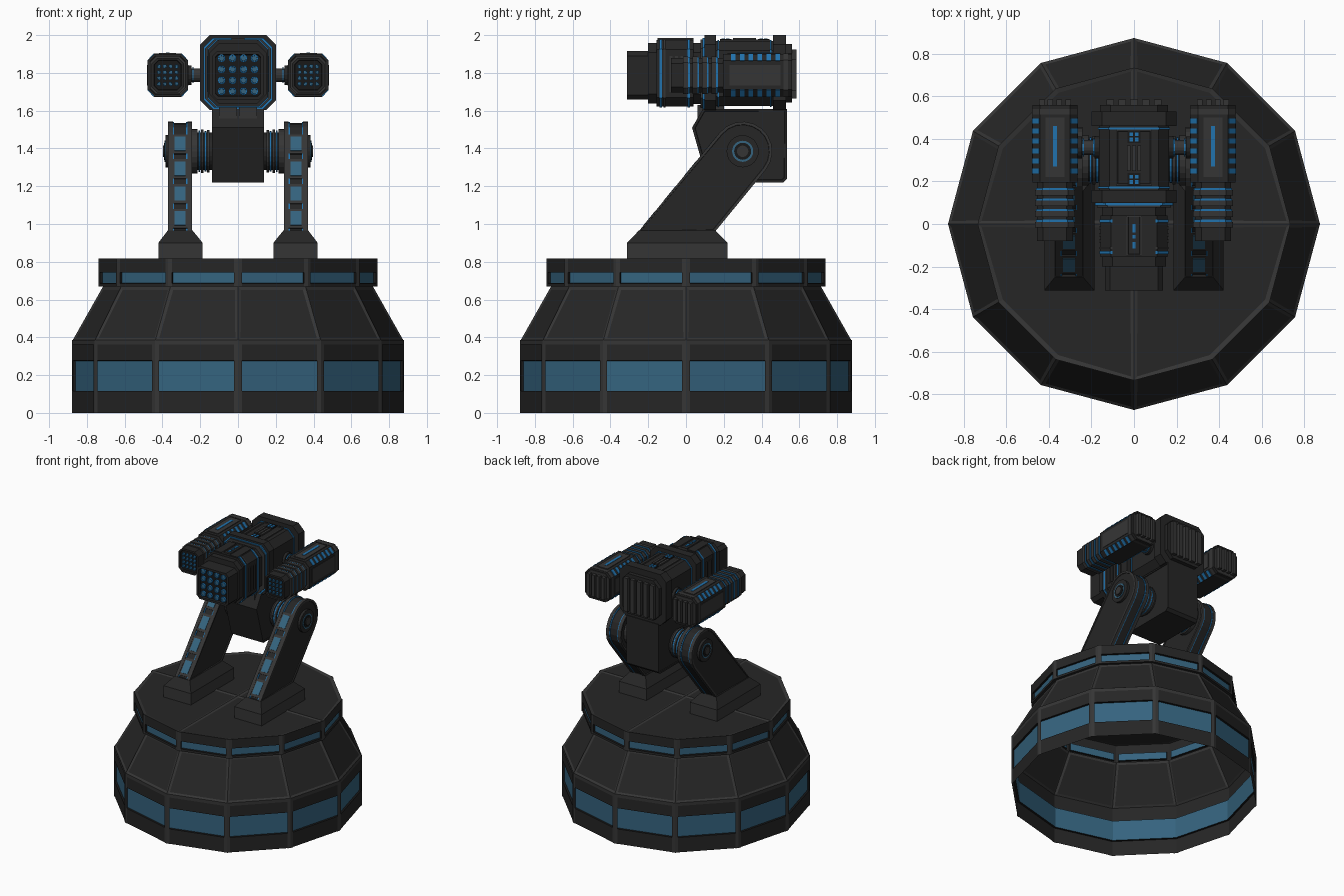
import bpy, bmesh
from math import sin, cos, pi, radians

if "Cube" in bpy.data.objects:
    bpy.data.objects.remove(bpy.data.objects["Cube"])

MATS = []
for nm, col in (("dark", (.019, .019, .019, 1)), ("trim", (.036, .036, .036, 1)),
                ("window_blue", (.035, .125, .21, 1)), ("glow_blue", (.015, .17, .42, 1)),
                ("black", (.009, .009, .009, 1))):
    m = bpy.data.materials.new(nm)
    m.diffuse_color = col
    m.use_nodes = True
    m.node_tree.nodes["Principled BSDF"].inputs["Base Color"].default_value = m.diffuse_color
    MATS.append(m)
DARK, TRIM, WIN, GLOW, BLACK = range(5)


class Part:
    """Collects prisms into one named object."""

    def __init__(self, name):
        self.name, self.bm = name, bmesh.new()

    def prism(self, pts, axis, a, b, mat=DARK, pts2=None, panel=None):
        # panel = (ends, thickness, depth, inner material)
        def v(p, t):
            co = {'x': (t, p[0], p[1]), 'y': (p[0], t, p[1]), 'z': (p[0], p[1], t)}[axis]
            return self.bm.verts.new(co)
        lo = [v(p, a) for p in pts]
        hi = [v(p, b) for p in (pts2 or pts)]
        n = len(lo)
        caps = [self.bm.faces.new(lo), self.bm.faces.new(hi)]
        faces = caps + [self.bm.faces.new((lo[i], lo[(i + 1) % n], hi[(i + 1) % n], hi[i])) for i in range(n)]
        for f in faces:
            f.material_index = mat
        bmesh.ops.recalc_face_normals(self.bm, faces=faces)
        if panel:
            ends, t, d, m = panel
            for e in ends:
                bmesh.ops.inset_individual(self.bm, faces=[caps[e]], thickness=t, depth=0)
                bmesh.ops.inset_individual(self.bm, faces=[caps[e]], thickness=t * .15, depth=d)
                caps[e].material_index = m

    def box(self, x0, x1, y0, y1, z0, z1, mat=DARK, panel=None):
        self.prism(rect(x0, x1, y0, y1), 'z', z0, z1, mat, panel=panel)

    def finish(self, mirror=False):
        me = bpy.data.meshes.new(self.name)
        self.bm.to_mesh(me)
        for m in MATS:
            me.materials.append(m)
        ob = bpy.data.objects.new(self.name, me)
        bpy.context.collection.objects.link(ob)
        if mirror:
            ob.modifiers.new("mirror", 'MIRROR').use_mirror_merge = False
        return ob


def rect(x0, x1, y0, y1):
    return [(x0, y0), (x1, y0), (x1, y1), (x0, y1)]

def chamf(cx, cz, w, h, c):
    return [(cx - w + c, cz - h), (cx + w - c, cz - h), (cx + w, cz - h + c), (cx + w, cz + h - c),
            (cx + w - c, cz + h), (cx - w + c, cz + h), (cx - w, cz + h - c), (cx - w, cz - h + c)]

def circle(cx, cz, r, n=24):
    return [(cx + r * cos(2 * pi * i / n), cz + r * sin(2 * pi * i / n)) for i in range(n)]

def ring(r, z):
    return [(r * cos(k * pi / 6), r * sin(k * pi / 6), z) for k in range(12)]


# Twelve-sided base shell, open underneath, with recessed windows
base = Part("base_shell")
bm = base.bm
profile = [(.875, 0), (.875, .115), (.875, .277), (.875, .385), (.715, .668),
           (.736, .668), (.736, .762), (.736, .817)]
rings = [[bm.verts.new(p) for p in ring(r, z)] for r, z in profile]
bands = [[bm.faces.new((a[k], a[(k + 1) % 12], b[(k + 1) % 12], b[k])) for k in range(12)]
         for a, b in zip(rings, rings[1:])]
centre = bm.verts.new((0, 0, .817))
top = [bm.faces.new([centre] + [rings[-1][(q + i) % 12] for i in range(4)]) for q in (0, 3, 6, 9)]
for i, t in ((1, .042), (5, .025)):
    bmesh.ops.inset_individual(bm, faces=bands[i], thickness=t)
    walls = bmesh.ops.inset_individual(bm, faces=bands[i], thickness=.003, depth=-.014)["faces"]
    for f in walls:
        f.material_index = BLACK
    for f in bands[i]:
        f.material_index = WIN
for faces in (bands[3], top):
    for f in bmesh.ops.inset_individual(bm, faces=faces, thickness=.024, depth=-.005)["faces"]:
        f.material_index = TRIM
base.finish()

# Raised corner ribs and belt on the lower wall
ribs = Part("base_ribs")
bm = ribs.bm
for z0, z1, r in ((0, .385, .878), (.668, .817, .739)):
    for k in range(12):
        rows = []
        for z in (z0, z1):
            p = ring(r, z)
            w = .022 / (2 * r * sin(pi / 12))
            c, l, n = p[k], p[k - 1], p[(k + 1) % 12]
            rows.append([bm.verts.new([c[i] + (q[i] - c[i]) * w for i in range(3)]) for q in (l, c, n)])
        for j in (0, 1):
            bm.faces.new((rows[0][j], rows[0][j + 1], rows[1][j + 1], rows[1][j])).material_index = TRIM
lo, hi = [[bm.verts.new(p) for p in ring(.878, z)] for z in (.362, .387)]
for k in range(12):
    bm.faces.new((lo[k], lo[(k + 1) % 12], hi[(k + 1) % 12], hi[k])).material_index = TRIM
ribs.finish()

# Feet
foot = Part("foot")
foot.box(.187, .422, -.312, .22, .81, .9, TRIM)
foot.prism(rect(.187, .422, -.312, .22), 'z', .9, .965, DARK, pts2=rect(.24, .372, -.25, .155))
foot.finish(True)

# Slanted support legs
PY, PZ = .30, 1.385
D, N = (.634, .773), (-.773, .634)

def leg_profile(r):
    a0 = radians(-39.4)
    arc = [(PY + r * cos(a0 + pi * i / 10), PZ + r * sin(a0 + pi * i / 10)) for i in range(11)]
    foot_y = [p[0] - (p[1] - .955) * D[0] / D[1] for p in (arc[-1], arc[0])]
    return [(foot_y[0], .955), (foot_y[1], .955)] + arc

leg = Part("support_leg")
leg.prism(leg_profile(.149), 'x', .25, .365, DARK)
leg.prism(leg_profile(.157), 'x', .243, .268, TRIM, panel=((0,), .015, -.006, DARK))
leg.prism(leg_profile(.157), 'x', .345, .370, TRIM, panel=((1,), .015, -.006, DARK))
for x in (.268, .338):
    leg.prism(leg_profile(.154), 'x', x, x + .007, GLOW)

def on_leg(z, half, h):
    t = (z - .955) / D[1]
    y0 = leg_profile(.149)[0][0] + t * D[0]
    return [(y0 + D[0] * s + N[0] * o, z + D[1] * s + N[1] * o)
            for s, o in ((-half, -.01), (half, -.01), (half, h), (-half, h))]

for z in (1.025, 1.157, 1.288, 1.42):
    leg.prism(on_leg(z, .066, .006), 'x', .268, .345, TRIM)
    leg.prism(on_leg(z, .048, .009), 'x', .278, .335, WIN)
leg.finish(True)

# Pivot hubs, inside and outside the legs
hub = Part("pivot_hub")
for x0, x1, r, m in ((.13, .245, .100, DARK), (.15, .165, .112, TRIM), (.168, .178, .108, GLOW),
                     (.182, .196, .114, TRIM), (.2, .21, .110, GLOW), (.214, .243, .118, TRIM),
                     (.36, .385, .085, DARK), (.385, .389, .056, WIN), (.385, .392, .045, BLACK),
                     (.39, .398, .03, TRIM)):
    hub.prism(circle(PY, PZ, r), 'x', x0, x1, m)
hub.finish(True)

# Pivoting body block
body = Part("pivot_body")
prof = [(.115, 1.22), (.515, 1.22), (.535, 1.24), (.535, 1.61), (.09, 1.61), (.032, 1.51)]
body.prism(prof, 'x', -.138, .138, DARK, panel=((0, 1), .015, -.005, DARK))
body.box(-.1, -.005, .06, .2, 1.53, 1.63, TRIM)
body.box(.005, .1, .06, .2, 1.53, 1.63, TRIM)
body.finish()


def barrels(part, cx, cz, y, pitch, r):
    for i in range(4):
        for j in range(4):
            part.prism(circle(cx + (i - 1.5) * pitch, cz + (j - 1.5) * pitch, r, 12), 'y',
                       y, y + .03, GLOW, panel=((0,), r * .3, -.006, WIN))


# Central launcher: chamfered sections along y
gun = Part("central_launcher")
CZ = 1.797
gun.prism(chamf(0, 1.787, .137, .128, .025), 'y', -.312, -.19, DARK, panel=((0,), .018, -.016, BLACK))
for y0, y1, w, h, m in ((-.2, -.15, .15, .160, DARK), (-.155, .04, .158, .176, DARK),
                        (-.14, -.128, .162, .180, GLOW), (-.118, -.108, .162, .18, TRIM),
                        (.008, .02, .162, .180, GLOW), (.03, .1, .15, .162, DARK),
                        (.078, .1, .174, .181, TRIM), (.088, .1, .183, .188, GLOW),
                        (.098, .16, .2, .198, DARK), (.15, .47, .165, .172, DARK),
                        (.168, .176, .17, .177, GLOW), (.445, .453, .17, .177, GLOW),
                        (.46, .53, .2, .198, DARK), (.53, .56, .16, .155, DARK)):
    gun.prism(chamf(0, 1.802 if w > .19 else CZ, w, h, .05), 'y', y0, y1, m)
barrels(gun, 0, 1.79, -.310, .058, .021)
for i in range(5):                       # rear cooling ribs
    x = (i - 2) * .056
    gun.box(x - .018, x + .018, .55, .585, 1.665, 1.925, TRIM)
gun.box(-.085, .085, .18, .445, 1.96, 1.978, TRIM, panel=((1,), .012, -.004, DARK))
for y in (.21, .41):                     # roof lights
    gun.box(-.03, .03, y - .03, y + .03, 1.96, 1.98, BLACK)
    for sx in (-.013, .013):
        for sy in (-.012, .012):
            gun.box(sx - .009, sx + .009, y + sy - .009, y + sy + .009, 1.97, 1.983, GLOW)
for x in (-.025, 0, .025):
    gun.box(x - .009, x + .009, .25, .37, 1.96, 1.985, TRIM)
gun.box(-.1, .1, -.15, .035, 1.96, 1.978, DARK)
gun.box(-.035, .035, -.15, .04, 1.96, 1.984, TRIM, panel=((1,), .01, -.006, BLACK))
for y, l in ((-.1, .015), (-.06, .008), (-.02, .02)):
    gun.box(-.008, .008, y - l, y + l, 1.97, 1.984, GLOW)
for s in (-1, 1):                        # side vent bars
    for y in (-.08, -.05, -.02):
        gun.box(s * .15, s * .164, y - .008, y + .008, 1.70, 1.89, TRIM)
gun.finish()

# Side pods with connecting arms
pod = Part("side_pod")
PX, PC = .372, 1.788
pod.prism(chamf(PX, PC, .085, .092, .03), 'y', -.08, .2, DARK, panel=((0,), .014, -.012, BLACK))
for y in (.0, .05, .1, .15):
    pod.prism(chamf(PX, PC, .094, .1, .032), 'y', y - .016, y + .010, TRIM)
    pod.prism(chamf(PX, PC, .090, .096, .031), 'y', y + .010, y + .020, GLOW)
pod.prism(chamf(PX, PC, .106, .113, .036), 'y', .195, .56, DARK, panel=((0, 1), .012, -.004, TRIM))
pod.prism(chamf(PX, PC, .108, .115, .036), 'y', .515, .54, TRIM)
barrels(pod, PX, PC, -.078, .031, .0105)
for i in range(6):                       # glowing slots on the four chamfers
    y = .25 + i * .047
    for sx in (-1, 1):
        for sz in (-1, 1):
            tri = [(PX + sx * a, PC + sz * b) for a, b in ((.108, .078), (.075, .115), (.06, .09), (.09, .06))]
            pod.prism(tri, 'y', y - .012, y + .012, GLOW)
for s in (-1, 1):                        # side cover plates
    pod.box(PX + s * .1, PX + s * .109, .23, .5, PC - .055, PC + .055, TRIM)
pod.box(PX - .045, PX + .045, .22, .5, 1.895, 1.906, TRIM)
pod.box(PX - .010, PX + .010, .27, .46, 1.9, 1.909, GLOW)
for i in range(4):
    x = PX + (i - 1.5) * .042
    pod.box(x - .013, x + .013, .55, .585, PC - .085, PC + .085, TRIM)
for x0, x1, r, m in ((.15, .28, .036, TRIM), (.16, .185, .052, DARK), (.245, .27, .052, DARK),
                     (.187, .194, .042, GLOW), (.235, .242, .042, GLOW)):
    pod.prism(circle(.36, PC, r, 16), 'x', x0, x1, m)
pod.finish(True)
